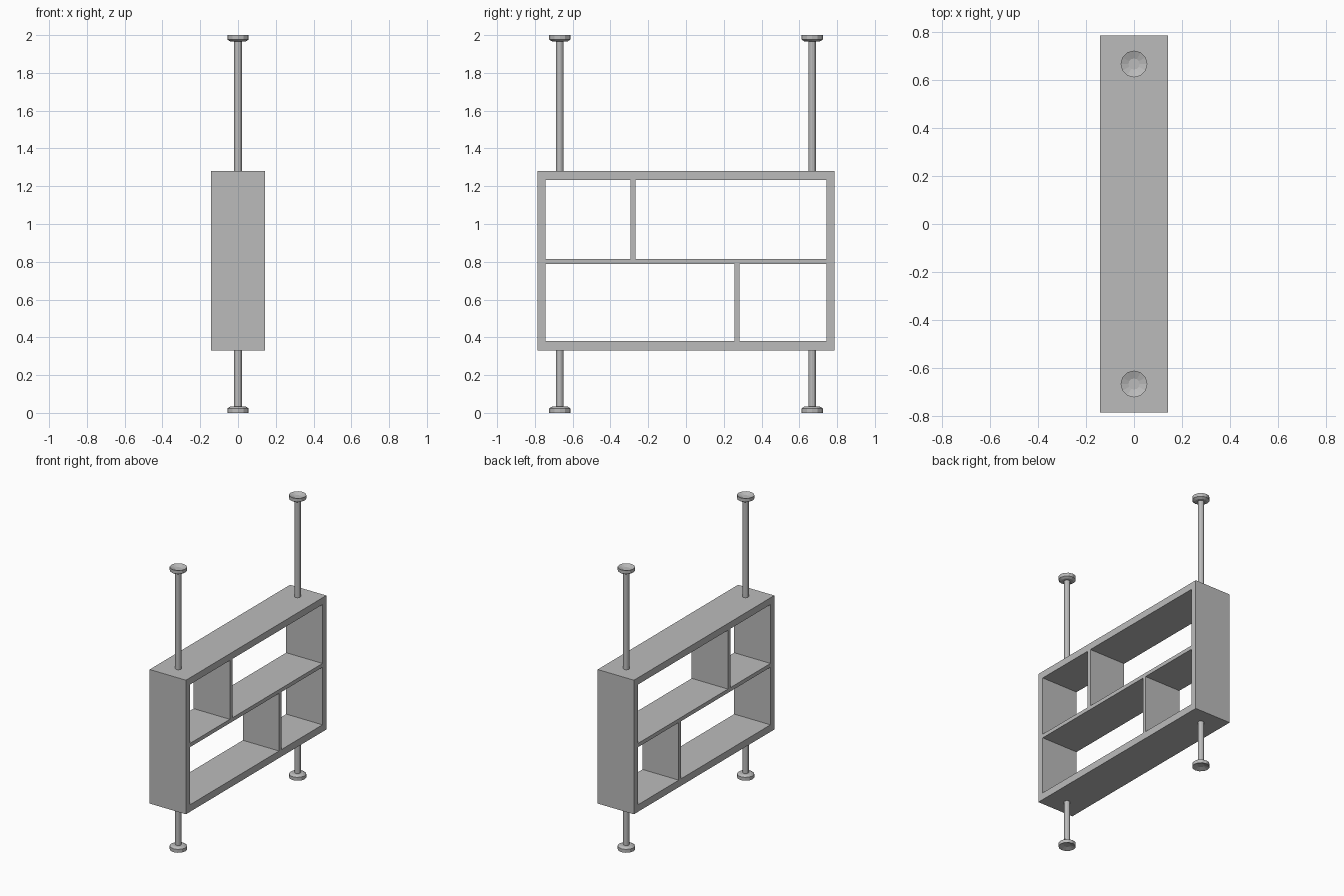
import bpy, bmesh, math

if "Cube" in bpy.data.objects:
    bpy.data.objects.remove(bpy.data.objects["Cube"])

grey = bpy.data.materials.new("plain grey")
grey.diffuse_color = (0.5, 0.5, 0.5, 1)
grey.use_nodes = True
grey.node_tree.nodes["Principled BSDF"].inputs["Base Color"].default_value = grey.diffuse_color

D = 0.142           # half depth of the cabinet
SIDES = 12


def finish(name, bm):
    bmesh.ops.recalc_face_normals(bm, faces=bm.faces)
    me = bpy.data.meshes.new(name)
    bm.to_mesh(me)
    bm.free()
    me.materials.append(grey)
    ob = bpy.data.objects.new(name, me)
    bpy.context.collection.objects.link(ob)
    return ob


def board(name, y0, y1, z0, z1, depth=D):
    bm = bmesh.new()
    bmesh.ops.create_cube(bm, size=1)
    for v in bm.verts:
        v.co = (v.co.x * 2 * depth, (y0 + y1) / 2 + v.co.y * (y1 - y0),
                (z0 + z1) / 2 + v.co.z * (z1 - z0))
    return finish(name, bm)


def lathe(name, profile, y):
    # revolve (radius, z) points about a vertical axis at the given y
    bm = bmesh.new()
    rings = []
    for r, z in profile:
        if r == 0:
            rings.append([bm.verts.new((0, y, z))] * SIDES)
        else:
            rings.append([bm.verts.new((r * math.cos(a), y + r * math.sin(a), z))
                          for a in (2 * math.pi * i / SIDES for i in range(SIDES))])
    for a, b in zip(rings, rings[1:]):
        for i in range(SIDES):
            j = (i + 1) % SIDES
            bm.faces.new(list(dict.fromkeys((a[i], a[j], b[j], b[i]))))
    return finish(name, bm)


# outer frame: one rectangular ring
outer = [(-.786, .33), (.786, .33), (.786, 1.28), (-.786, 1.28)]
inner = [(-.743, .38), (.743, .38), (.743, 1.232), (-.743, 1.232)]
bm = bmesh.new()
loops = [[bm.verts.new((x, y, z)) for y, z in pts]
         for pts, x in ((outer, D), (outer, -D), (inner, -D), (inner, D))]
for k in range(4):
    a, b = loops[k], loops[(k + 1) % 4]
    for i in range(4):
        j = (i + 1) % 4
        bm.faces.new((a[i], a[j], b[j], b[i]))
finish("outer_frame", bm)

# shelf and dividers
board("middle_shelf", -.743, .743, .788, .815)
board("upper_divider", -.294, -.267, .815, 1.232)
board("lower_divider", .257, .284, .38, .788)

# tension poles with dished end pads
pad = [(0, .012), (.023, .012), (.056, 0), (.056, .024), (.04, .034), (.02, .034)]
for side, y in (("left", -.668), ("right", .668)):
    lower = pad + [(.02, .33)]
    upper = [(r, 2 - z) for r, z in pad] + [(.02, 1.28)]
    lathe(side + "_lower_pole", lower, y)
    lathe(side + "_upper_pole", upper, y)
